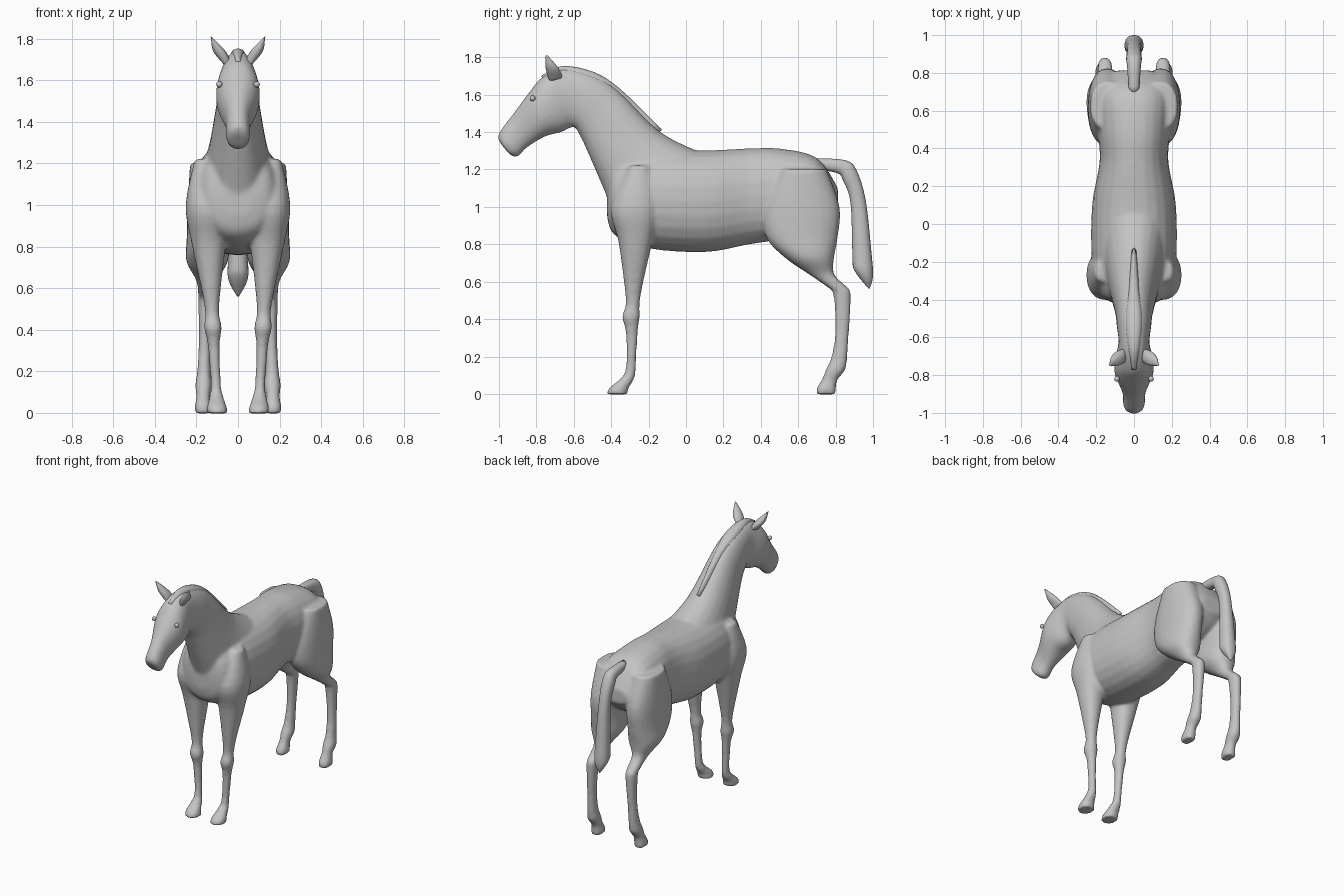
import bpy
import bmesh
import math
from mathutils import Vector

# Remove the default cube only
default_cube = bpy.data.objects.get("Cube")
if default_cube:
    bpy.data.objects.remove(default_cube, do_unlink=True)

# Single coat colour
coat = bpy.data.materials.new("plain_grey")
coat.use_nodes = True
grey = (0.55, 0.55, 0.55, 1)
coat.diffuse_color = grey
coat.node_tree.nodes["Principled BSDF"].inputs["Base Color"].default_value = grey


def spline(rings, steps=4):
    """Fill in smooth intermediate rings between the given ones."""
    points = [Vector(ring) for ring in rings]
    result = []
    for i, (start, end) in enumerate(zip(points, points[1:])):
        before = points[max(i - 1, 0)]
        after = points[min(i + 2, len(points) - 1)]
        leave, arrive = (end - before) / 2, (after - start) / 2
        for step in range(steps):
            t = step / steps
            blend = t * t * (3 - 2 * t)
            result.append(start.lerp(end, blend)
                          + leave * t * (1 - t) ** 2
                          - arrive * t * t * (1 - t))
    return result + [points[-1]]


def signed_power(value, power=0.9):
    """Square an oval off slightly."""
    return math.copysign(abs(value) ** power, value)


def loft(bm, rings, side=1, segments=24):
    """Skin oval rings, each spanning two opposite (y, z) profile points,
    with a centre x and a half width."""
    loops = []
    for y_near, z_near, y_far, z_far, centre, width in spline(rings):
        loop = []
        for k in range(segments):
            angle = math.tau * k / segments
            across = signed_power(math.sin(angle)) * max(width, 0.002)
            along = (1 + signed_power(math.cos(angle))) / 2
            loop.append(bm.verts.new((side * (centre + across),
                                      y_far + (y_near - y_far) * along,
                                      z_far + (z_near - z_far) * along)))
        loops.append(loop)
    for lower, upper in zip(loops, loops[1:]):
        for k in range(segments):
            bm.faces.new((lower[k - 1], lower[k], upper[k], upper[k - 1]))
    bm.faces.new(loops[0])
    bm.faces.new(loops[-1])


def finish(bm, name):
    """Turn the bmesh into a smooth, coloured object."""
    bmesh.ops.recalc_face_normals(bm, faces=bm.faces)
    for face in bm.faces:
        face.smooth = True
    mesh = bpy.data.meshes.new(name)
    bm.to_mesh(mesh)
    bm.free()
    mesh.materials.append(coat)
    obj = bpy.data.objects.new(name, mesh)
    bpy.context.collection.objects.link(obj)
    return obj


def upright_ring(y, top, bottom, width):
    """Vertical section of the barrel."""
    return (y, top, y, bottom, 0, width)


def tilted_ring(y_top, z_top, y_under, z_under, width):
    """Section of the head or neck, from upper to lower outline."""
    return (y_top, z_top, y_under, z_under, 0, width)


def foreleg_ring(z, front, back):
    """Level section; the forelegs spread slightly upwards."""
    width = min((back - front) * 0.45, 0.1)
    return (front, z, back, z, 0.1 + z * 0.05, width)


def hind_leg_ring(z, front, back):
    """Level section; the hind legs are narrower and close in upwards."""
    width = min((back - front) * 0.38, 0.1)
    return (front, z, back, z, 0.17 - z * 0.03, width)


def tail_ring(y_outer, z_outer, y_inner, z_inner):
    """Nearly round section of the tail."""
    thickness = math.hypot(y_outer - y_inner, z_outer - z_inner)
    return (y_outer, z_outer, y_inner, z_inner, 0, thickness * 0.45)


# Barrel, from chest to rump
barrel = [upright_ring(*row) for row in (
    (-.42, 1.1, .95, .07),
    (-.38, 1.24, .85, .17),
    (-.2, 1.3, .78, .22),
    (.1, 1.3, .76, .22),
    (.33, 1.31, .8, .18),
    (.5, 1.31, .83, .19),
    (.7, 1.26, .9, .19),
    (.81, 1.1, 1, .1),
)]

# Head and neck, from lips to withers
head_and_neck = [tilted_ring(*row) for row in (
    (-.99, 1.34, -.94, 1.28, .04),
    (-1, 1.39, -.9, 1.27, .055),
    (-.92, 1.5, -.85, 1.32, .06),
    (-.83, 1.62, -.75, 1.38, .1),
    (-.77, 1.69, -.67, 1.4, .1),
    (-.66, 1.74, -.6, 1.43, .08),
    (-.5, 1.71, -.57, 1.39, .09),
    (-.36, 1.62, -.54, 1.33, .1),
    (-.14, 1.4, -.44, 1.1, .14),
    (.1, 1.28, -.4, 1, .18),
)]

# Foreleg, from shoulder to hoof
foreleg = [foreleg_ring(*row) for row in (
    (1.22, -.3, -.2),
    (1, -.4, -.14),
    (.82, -.36, -.18),
    (.6, -.33, -.23),
    (.48, -.32, -.25),
    (.41, -.34, -.25),
    (.33, -.32, -.26),
    (.14, -.32, -.27),
    (.08, -.35, -.28),
    (.03, -.41, -.31),
    (0, -.42, -.31),
)]

# Hind leg, from haunch to hoof
hind_leg = [hind_leg_ring(*row) for row in (
    (1.2, .5, .75),
    (1, .42, .82),
    (.84, .43, .81),
    (.73, .53, .79),
    (.64, .66, .79),
    (.57, .76, .86),
    (.53, .79, .88),
    (.34, .8, .87),
    (.2, .78, .86),
    (.13, .75, .85),
    (.08, .73, .81),
    (.03, .7, .8),
    (0, .7, .8),
)]

# Fuse barrel, head, neck and legs into one soft skin
bm = bmesh.new()
loft(bm, barrel)
loft(bm, head_and_neck)
for side in (1, -1):
    loft(bm, foreleg, side)
    loft(bm, hind_leg, side)
body = finish(bm, "body")
remesh = body.modifiers.new("Fuse", 'REMESH')
remesh.mode = 'VOXEL'
remesh.voxel_size = 0.011
remesh.use_smooth_shade = True
soften = body.modifiers.new("Soften", 'SMOOTH')
soften.iterations = 7
# Restore the thickness lost to smoothing
swell = body.modifiers.new("Swell", 'DISPLACE')
swell.strength = 0.002
swell.mid_level = 0

# Mane and forelock: a ridge following the upper outline of the neck
crest = head_and_neck[4:9]
mane = []
for i, (y_top, z_top, y_under, z_under, centre, width) in enumerate(crest):
    top, under = Vector((y_top, z_top)), Vector((y_under, z_under))
    ridge, root = top.lerp(under, -0.04), top.lerp(under, 0.2)
    half = 0.045 * math.sin(math.pi * i / (len(crest) - 1))
    mane.append((*ridge, *root, centre, max(half, 0.015)))
bm = bmesh.new()
loft(bm, mane)
finish(bm, "mane")

# Tail, from dock to tip
bm = bmesh.new()
loft(bm, [tail_ring(*row) for row in (
    (.7, 1.26, .7, 1.2),
    (.85, 1.25, .81, 1.18),
    (.91, 1.2, .84, 1.14),
    (.96, 1.04, .88, 1.02),
    (.99, .77, .89, .74),
    (1, .63, .9, .66),
    (.98, .56, .97, .57),
)])
finish(bm, "tail")

# Ears and eyes, mirrored
for side, label in ((1, "left"), (-1, "right")):
    bm = bmesh.new()
    loft(bm, [
        (-.73, 1.67, -.66, 1.69, .05, .02),
        (-.75, 1.74, -.68, 1.74, .09, .03),
        (-.75, 1.81, -.74, 1.81, .13, 0),
    ], side)
    finish(bm, label + "_ear")

    bm = bmesh.new()
    bmesh.ops.create_uvsphere(bm, u_segments=16, v_segments=10, radius=0.015)
    bmesh.ops.translate(bm, vec=(side * 0.09, -.82, 1.58), verts=bm.verts)
    finish(bm, label + "_eye")
